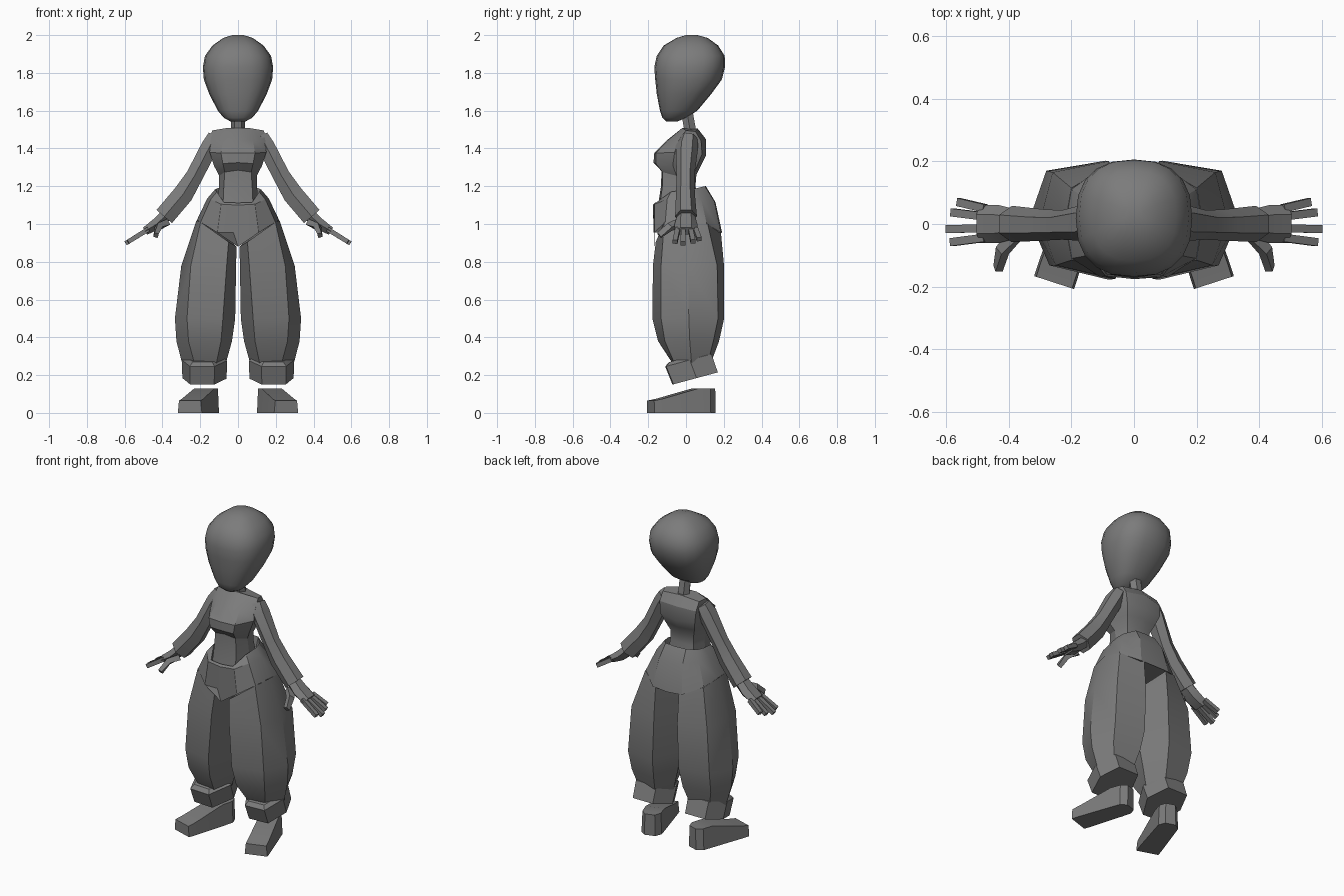
import bpy, bmesh, math
from mathutils import Vector

grey = bpy.data.materials.new("plain_grey")
grey.diffuse_color = (0.2, 0.2, 0.2, 1)


def loft(name, rings, mirror=False, angle=30):
    """Skin a stack of equal rings and cap both ends."""
    bm = bmesh.new()
    rows = [[bm.verts.new(p) for p in r] for r in rings]
    n = len(rows[0])
    for a, b in zip(rows, rows[1:]):
        for i in range(n):
            j = (i + 1) % n
            bm.faces.new((a[i], a[j], b[j], b[i]))
    bm.faces.new(rows[0])
    bm.faces.new(rows[-1])
    bmesh.ops.recalc_face_normals(bm, faces=bm.faces)
    me = bpy.data.meshes.new(name)
    bm.to_mesh(me)
    bm.free()
    me.materials.append(grey)
    ob = bpy.data.objects.new(name, me)
    bpy.context.collection.objects.link(ob)
    bpy.ops.object.select_all(action='DESELECT')
    ob.select_set(True)
    bpy.context.view_layer.objects.active = ob
    bpy.ops.object.shade_smooth_by_angle(angle=math.radians(angle))
    if mirror:
        m = ob.modifiers.new("mirror", 'MIRROR')
        m.use_mirror_merge = False
    return ob


def whole(half):
    """Complete a half ring that starts and ends on the centre line."""
    return half + [(-x, y, z) for x, y, z in half[-2:0:-1]]


def tube(name, path, sides, turn=0):
    """Limb along (centre, half depth in y, half thickness) stations."""
    pts = [Vector(p) for p, _, _ in path]
    rings = []
    for i, (_, ry, rn) in enumerate(path):
        d = (pts[min(i + 1, len(pts) - 1)] - pts[max(i - 1, 0)]).normalized()
        nrm = Vector((0, 1, 0)).cross(d).normalized()
        side = d.cross(nrm)
        rings.append([pts[i] + side * ry * math.cos(turn + math.tau * k / sides)
                      + nrm * rn * math.sin(turn + math.tau * k / sides)
                      for k in range(sides)])
    return loft(name, rings, mirror=True)


# Head: rounded-square sections (height, half width, front y, back y)
def head_ring(z, hx, y0, y1, n=20, p=0.82):
    pts = []
    for k in range(n):
        c, s = math.cos(math.tau * k / n), math.sin(math.tau * k / n)
        pts.append((hx * math.copysign(abs(c) ** p, c),
                    (y0 + y1) / 2 + (y1 - y0) / 2 * math.copysign(abs(s) ** p, s), z))
    return pts


loft("head", [head_ring(*s) for s in (
    (1.543, .04, -.105, -.045), (1.562, .075, -.125, 0), (1.60, .107, -.138, .06),
    (1.69, .153, -.155, .135), (1.765, .181, -.163, .19), (1.83, .186, -.168, .206),
    (1.89, .175, -.155, .205), (1.945, .135, -.118, .17), (1.985, .078, -.05, .115),
    (2.0, .03, 0, .06))], angle=60)

# Neck
loft("neck", [[(.037 * math.cos(math.tau * k / 6), y + .036 * math.sin(math.tau * k / 6), z)
               for k in range(6)] for z, y in ((1.48, .025), (1.62, .0))])

# Torso, shoulders down to the waist
loft("torso", [whole(h) for h in (
    [(0, -.02, 1.508), (.06, -.02, 1.508), (.138, 0, 1.495), (.125, .05, 1.49), (0, .062, 1.505)],
    [(0, -.105, 1.44), (.08, -.1, 1.44), (.145, -.04, 1.44), (.125, .08, 1.44), (0, .105, 1.45)],
    [(0, -.168, 1.375), (.09, -.16, 1.375), (.15, -.06, 1.38), (.12, .085, 1.37), (0, .105, 1.36)],
    [(0, -.172, 1.325), (.08, -.16, 1.32), (.128, -.07, 1.31), (.10, .06, 1.31), (0, .08, 1.31)],
    [(0, -.13, 1.285), (.07, -.125, 1.275), (.1, -.05, 1.255), (.08, .04, 1.26), (0, .055, 1.26)],
    [(0, -.132, 1.2), (.075, -.125, 1.2), (.1, -.04, 1.2), (.08, .04, 1.2), (0, .05, 1.2)],
    [(0, -.15, 1.09), (.08, -.14, 1.09), (.112, -.04, 1.09), (.09, .06, 1.09), (0, .075, 1.09)],
)])

# Hip panel: rim, widest band, pointed lower hem; inner floor closes the waist
loft("hip_panel", [whole(h) for h in (
    [(0, -.15, 1.09), (.07, -.14, 1.09), (.1, -.07, 1.12), (.108, 0, 1.12),
     (.1, .045, 1.12), (.06, .085, 1.12), (0, .09, 1.12)],
    [(0, -.165, 1.112), (.075, -.157, 1.115), (.112, -.08, 1.17), (.122, 0, 1.183),
     (.112, .05, 1.188), (.07, .1, 1.2), (0, .105, 1.2)],
    [(0, -.176, 1.10), (.09, -.166, 1.105), (.145, -.1, 1.13), (.163, 0, 1.135),
     (.145, .08, 1.135), (.08, .15, 1.12), (0, .156, 1.115)],
    [(0, -.168, .88), (.11, -.168, .955), (.198, -.11, 1.01), (.218, 0, 1.02),
     (.2, .11, 1.0), (.1, .185, .955), (0, .192, .95)],
)])

# Baggy legs
def flat(z, *xy):
    return [(x, y, z) for x, y in xy]


loft("trouser_leg", [
    [(.008, 0, .88), (.05, -.16, .905), (.198, -.115, 1.01), (.22, 0, 1.02),
     (.2, .115, 1.0), (.08, .185, .955)],
    flat(.78, (.01, .02), (.06, -.175), (.25, -.132), (.3, .01), (.26, .165), (.08, .201)),
    flat(.5, (.015, .03), (.08, -.178), (.27, -.132), (.334, .015), (.28, .17), (.09, .202)),
    flat(.38, (.032, .04), (.09, -.148), (.262, -.112), (.326, .02), (.272, .145), (.1, .175)),
    flat(.26, (.065, .03), (.115, -.07), (.23, -.06), (.295, .03), (.24, .115), (.12, .13)),
], mirror=True)

# Tilted ankle cuff
hexagon = ((.058, .01), (.125, -.11), (.255, -.105), (.297, .02), (.25, .135), (.11, .135))


def cuff_ring(scale, dy, z0):
    return [(.178 + (x - .178) * scale, .012 + (y - .012) * scale + dy,
             z0 + .27 * (y - .012) * scale) for x, y in hexagon]


loft("ankle_cuff", [cuff_ring(.8, -.005, .295), cuff_ring(1, 0, .278),
                    cuff_ring(.98, .036, .182)], mirror=True)

# Wedge shoe: stations along the sole (distance to toe, half width, height)
def shoe_ring(u, v, h):
    dx, dy = .309, -.951
    cx, cy = .255 - u * dx, -.187 - u * dy
    return [(cx - s * w * dy, cy + s * w * dx, z) for s, w, z in
            ((1, v, 0), (1, v * .9, h), (-1, v * .9, h), (-1, v, 0))]


loft("shoe", [shoe_ring(*s) for s in ((.35, .032, .13), (.315, .06, .13), (.25, .062, .13),
                                      (.05, .067, .075), (0, .067, .065))], mirror=True)

# Arm sleeve and hand
tube("arm", [((.122, .015, 1.462), .045, .045), ((.15, .005, 1.41), .06, .052),
             ((.23, -.003, 1.255), .047, .052), ((.29, -.003, 1.158), .05, .062),
             ((.39, 0, 1.04), .058, .062)], 6)
tube("palm", [((.375, 0, 1.052), .046, .036), ((.43, 0, 1.0), .06, .036),
              ((.492, 0, .962), .06, .025)], 6)

# Fingers: base y, tip y, tip x
for i, (y0, y1, x1) in enumerate(((.05, .07, .56), (.024, .037, .58),
                                  (-.014, -.016, .595), (-.044, -.058, .582))):
    tube("finger_%d" % (i + 1),
         [((.475, y0, .972), .018, .018),
          ((x1, y1, .972 - .62 * (x1 - .475)), .018, .017)], 4, math.pi / 4)

# Thumb
tube("thumb", [((.38, -.035, 1.005), .03, .024), ((.42, -.085, .985), .025, .022),
               ((.434, -.142, .94), .021, .017)], 4, math.pi / 4)
